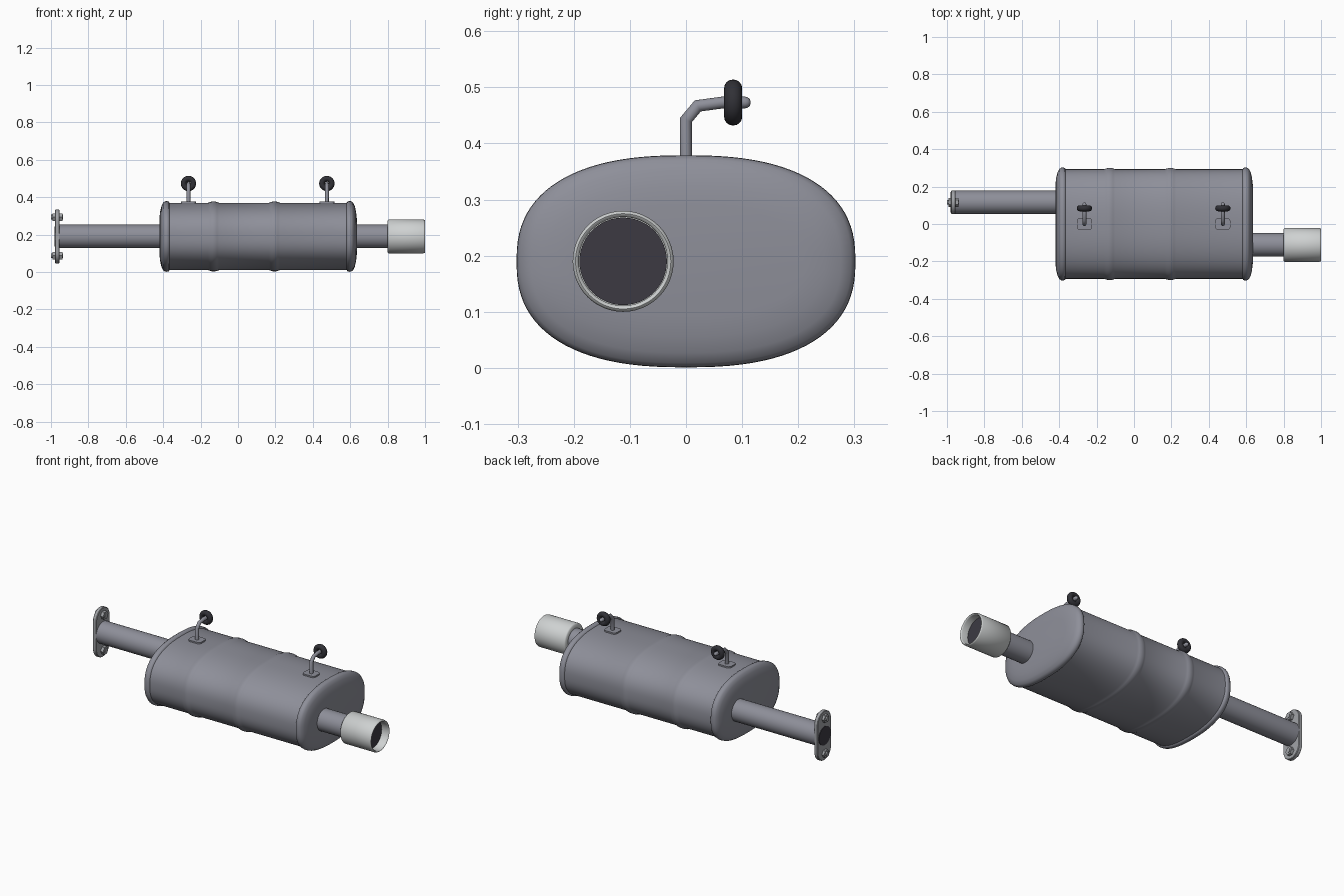
import bpy, bmesh, math
from mathutils import Vector

cube = bpy.data.objects.get("Cube")
if cube:
    bpy.data.objects.remove(cube, do_unlink=True)


def material(name, rgb):
    m = bpy.data.materials.new(name)
    m.use_nodes = True
    m.diffuse_color = (*rgb, 1)
    m.node_tree.nodes["Principled BSDF"].inputs["Base Color"].default_value = (*rgb, 1)
    return m


STEEL = material("grey steel", (0.27, 0.275, 0.32))
PLATE = material("light zinc", (0.36, 0.37, 0.39))
CHROME = material("polished tip", (0.62, 0.64, 0.64))
RUBBER = material("black rubber", (0.03, 0.03, 0.037))
DARK = material("dark interior", (0.045, 0.042, 0.055))
MID_Z = 0.19
IN_Y, OUT_Y = 0.116, -0.112


def finish(name, bm, mat, angle=35):
    bmesh.ops.recalc_face_normals(bm, faces=bm.faces)
    mesh = bpy.data.meshes.new(name)
    bm.to_mesh(mesh)
    bm.free()
    mesh.materials.append(mat)
    ob = bpy.data.objects.new(name, mesh)
    bpy.context.collection.objects.link(ob)
    bpy.ops.object.select_all(action="DESELECT")
    ob.select_set(True)
    bpy.context.view_layer.objects.active = ob
    bpy.ops.object.shade_smooth_by_angle(angle=math.radians(angle))
    return ob


def oval(hy, hz, n=48, power=2.0):
    """Superellipse section in the y-z plane."""
    pts = []
    for i in range(n):
        a = math.tau * i / n
        c, s = math.cos(a), math.sin(a)
        pts.append((math.copysign(abs(c) ** (2 / power), c) * hy,
                    math.copysign(abs(s) ** (2 / power), s) * hz))
    return pts


def stadium(r, reach, n=16):
    """Tall slot section in the y-z plane."""
    pts = []
    for side in (0, 1):
        for i in range(n + 1):
            a = math.pi * (side + i / n)
            pts.append((r * math.cos(a), r * math.sin(a) + (reach, -reach)[side]))
    return pts


def loft(name, stations, mat, y=0, z=MID_Z, angle=35):
    """Skin a row of (x, section) stations and cap both ends."""
    bm = bmesh.new()
    rings = [[bm.verts.new((x, y + p, z + q)) for p, q in sec] for x, sec in stations]
    n = len(rings[0])
    for a, b in zip(rings, rings[1:]):
        for i in range(n):
            j = (i + 1) % n
            bm.faces.new((a[i], a[j], b[j], b[i]))
    bm.faces.new(rings[0])
    bm.faces.new(rings[-1])
    return finish(name, bm, mat, angle)


def turned(name, profile, mat, y, z=MID_Z, n=48, angle=35):
    return loft(name, [(x, oval(r, r, n)) for x, r in profile], mat, y, z, angle)


# Muffler body: domed end caps with crimped lips, two raised ribs
cap = [(0, 0.09), (0.004, 0.055), (0.011, 0.026), (0.02, 0.008),
       (0.03, 0.001), (0.04, 0), (0.05, 0.002), (0.054, 0.009)]
rib = [(-0.03, 0.009), (-0.018, 0.005), (-0.008, 0.002),
       (0.008, 0.002), (0.018, 0.005), (0.03, 0.009)]
LEFT, RIGHT = 0.635, -0.42
profile = [(RIGHT + d, inset) for d, inset in cap]
for rib_x in (-0.13, 0.195):
    profile += [(rib_x + d, inset) for d, inset in rib]
profile += [(LEFT - d, inset) for d, inset in reversed(cap)]
loft("muffler_body",
     [(x, oval(0.302 - i, 0.189 - i, 96, 2.45)) for x, i in profile], STEEL, angle=50)

# Pipes
turned("inlet_pipe", [(-0.97, 0.063), (-0.40, 0.063)], STEEL, IN_Y)
turned("outlet_pipe", [(0.62, 0.063), (0.82, 0.063)], STEEL, OUT_Y)

# Tailpipe tip: hollow sleeve with rolled edges, dark bore inside
turned("tailpipe_tip",
       [(0.80, 0.06), (0.80, 0.084), (0.806, 0.09), (0.992, 0.09), (0.998, 0.088),
        (1.0, 0.085), (0.998, 0.081), (0.992, 0.079), (0.95, 0.079)],
       CHROME, OUT_Y, angle=50)
turned("tip_bore", [(0.948, 0.078), (0.955, 0.078)], DARK, OUT_Y)

# Inlet flange with bolts and dark opening
loft("inlet_flange",
     [(-0.978, stadium(0.06, 0.081)), (-0.975, stadium(0.063, 0.081)),
      (-0.958, stadium(0.063, 0.081)), (-0.955, stadium(0.06, 0.081))], PLATE, IN_Y)
turned("inlet_bore", [(-0.981, 0.054), (-0.976, 0.054)], DARK, IN_Y)
for label, side in (("upper", 1), ("lower", -1)):
    bolt_z = MID_Z + side * 0.103
    turned(label + "_bolt_shank", [(-1.0, 0.013), (-0.935, 0.013)],
           PLATE, IN_Y, bolt_z, 16)
    for part, x0, x1 in (("head", -0.992, -0.977), ("nut", -0.956, -0.938)):
        turned(label + "_bolt_" + part, [(x0, 0.024), (x1, 0.024)],
               PLATE, IN_Y, bolt_z, 6, 20)


def rod(name, path, radius, mat, n=16):
    """Sweep a circle along a path lying in a y-z plane, with a rounded tip."""
    pts = [Vector(p) for p in path]
    bm = bmesh.new()
    rings = []
    for i, p in enumerate(pts):
        d_in = (p - pts[max(i - 1, 0)]).normalized()
        d_out = (pts[min(i + 1, len(pts) - 1)] - p).normalized()
        t = (d_in + d_out).normalized()
        side = Vector((1, 0, 0))
        up = t.cross(side)
        stretch = 1 / max(t.dot(d_out if i < len(pts) - 1 else d_in), 0.5)
        ends = [(0, 1)]
        if i == len(pts) - 1:
            ends += [(radius * math.sin(a), math.cos(a)) for a in (0.5, 0.95, 1.35)]
        for shift, k in ends:
            rings.append([bm.verts.new(p + t * shift + radius * k * (
                side * math.cos(math.tau * j / n) + up * stretch * math.sin(math.tau * j / n)))
                for j in range(n)])
    for a, b in zip(rings, rings[1:]):
        for j in range(n):
            bm.faces.new((a[j], a[j - 1], b[j - 1], b[j]))
    bm.faces.new(rings[0])
    bm.faces.new(rings[-1])
    return finish(name, bm, mat, 50)


def grommet(name, x, y, z):
    """Rubber ring around the y axis, slightly flattened."""
    bm = bmesh.new()
    n, m = 32, 16
    grid = []
    for i in range(n):
        a = math.tau * i / n
        row = []
        for j in range(m):
            b = math.tau * j / m
            r = 0.026 + 0.015 * math.cos(b)
            row.append(bm.verts.new((x + r * math.cos(a), y + 0.016 * math.sin(b),
                                     z + r * math.sin(a))))
        grid.append(row)
    for i in range(n):
        for j in range(m):
            bm.faces.new((grid[i - 1][j - 1], grid[i][j - 1], grid[i][j], grid[i - 1][j]))
    return finish(name, bm, RUBBER, 60)


# Hangers: welded pad, bent rod and rubber ring
for label, x in (("right", -0.265), ("left", 0.475)):
    bpy.ops.mesh.primitive_cube_add(size=1, location=(x, 0, 0.371))
    pad = bpy.context.object
    pad.name = label + "_hanger_pad"
    pad.scale = (0.08, 0.066, 0.014)
    bpy.ops.object.transform_apply(location=False, rotation=False, scale=True)
    pad.data.materials.append(STEEL)
    bm = bmesh.new()
    bm.from_mesh(pad.data)
    uprights = [e for e in bm.edges if abs(e.verts[0].co.z - e.verts[1].co.z) > 0.01]
    bmesh.ops.bevel(bm, geom=uprights, offset=0.018, segments=5, affect="EDGES", profile=0.5)
    bm.to_mesh(pad.data)
    bm.free()
    bpy.ops.object.shade_smooth_by_angle(angle=math.radians(35))
    rod(label + "_hanger_rod",
        [(x, 0, 0.36), (x, 0, 0.442), (x, 0.021, 0.467), (x, 0.065, 0.473), (x, 0.105, 0.473)],
        0.0105, STEEL)
    grommet(label + "_hanger_ring", x, 0.084, 0.473)
